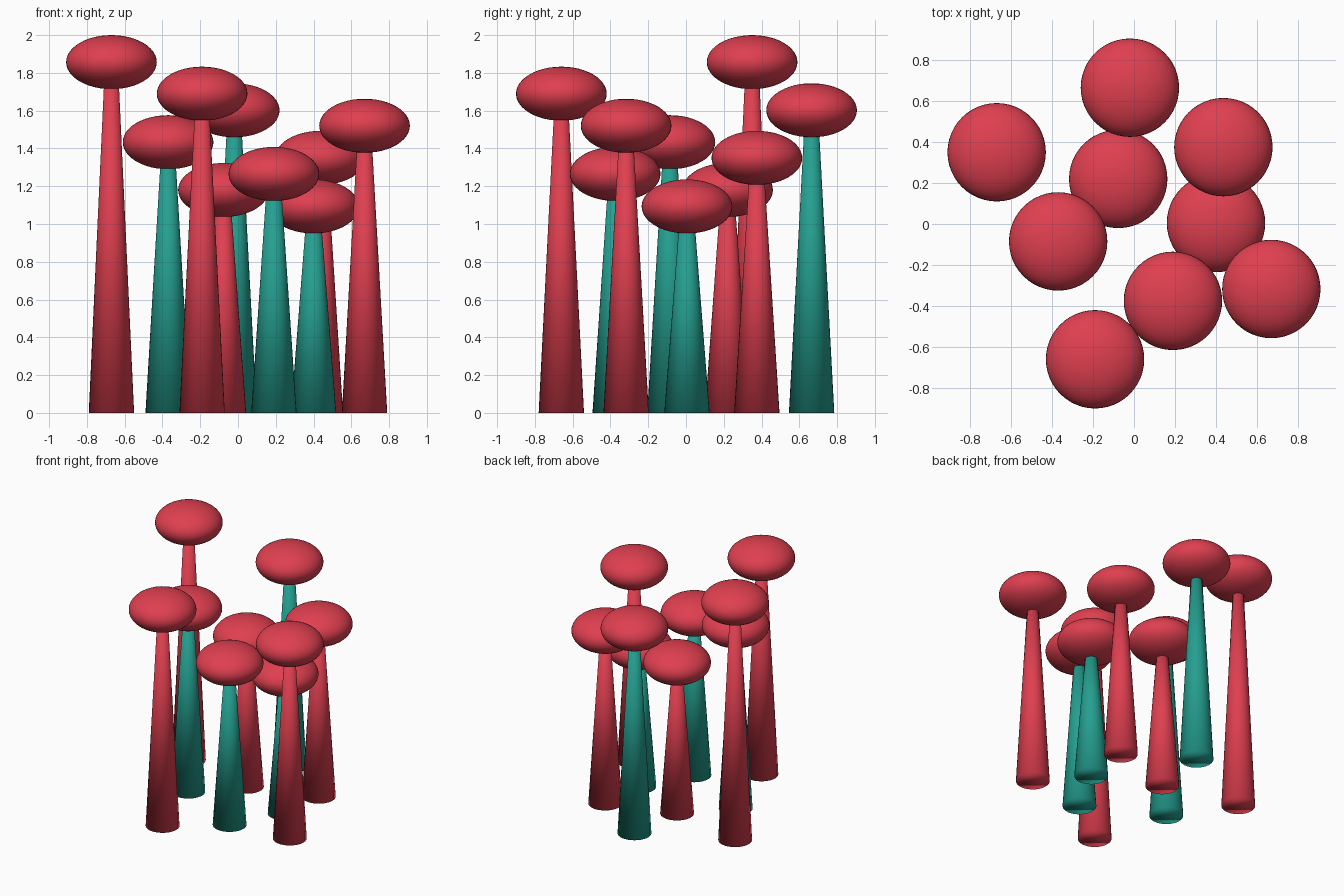
import bpy

cube = bpy.data.objects.get("Cube")
if cube:
    bpy.data.objects.remove(cube, do_unlink=True)


def make_material(name, color):
    mat = bpy.data.materials.new(name)
    mat.use_nodes = True
    mat.diffuse_color = color
    mat.node_tree.nodes["Principled BSDF"].inputs["Base Color"].default_value = color
    return mat


RED = make_material("soft red", (0.74, 0.05, 0.08, 1))
TEAL = make_material("teal", (0.018, 0.35, 0.28, 1))

BASE_RADIUS, TIP_RADIUS = 0.12, 0.034
CAP_RADIUS, CAP_HALF_HEIGHT = 0.24, 0.143


def finish(name, mat):
    obj = bpy.context.object
    obj.name = name
    obj.data.materials.append(mat)
    bpy.ops.object.shade_smooth()
    return obj


def add_stalk(index, x, y, height, mat):
    # Tapered stem running from the ground to the middle of its cap
    bpy.ops.mesh.primitive_cone_add(vertices=32, radius1=BASE_RADIUS, radius2=TIP_RADIUS,
                                    depth=height, location=(x, y, height / 2))
    finish(f"stem_{index}", mat)
    # Flattened round cap
    bpy.ops.mesh.primitive_uv_sphere_add(segments=48, ring_count=24, radius=1,
                                         location=(x, y, height))
    cap = finish(f"cap_{index}", RED)
    cap.scale = (CAP_RADIUS, CAP_RADIUS, CAP_HALF_HEIGHT)


# Ground position, cap centre height and stem colour of each stalk
STALKS = [
    (-0.67, 0.35, 1.857, RED),
    (-0.02, 0.665, 1.602, TEAL),
    (-0.077, 0.22, 1.18, RED),
    (0.436, 0.375, 1.35, RED),
    (0.40, 0.005, 1.093, TEAL),
    (-0.37, -0.085, 1.433, TEAL),
    (0.19, -0.375, 1.265, TEAL),
    (0.67, -0.317, 1.52, RED),
    (-0.19, -0.66, 1.69, RED),
]
for i, stalk in enumerate(STALKS, 1):
    add_stalk(i, *stalk)
